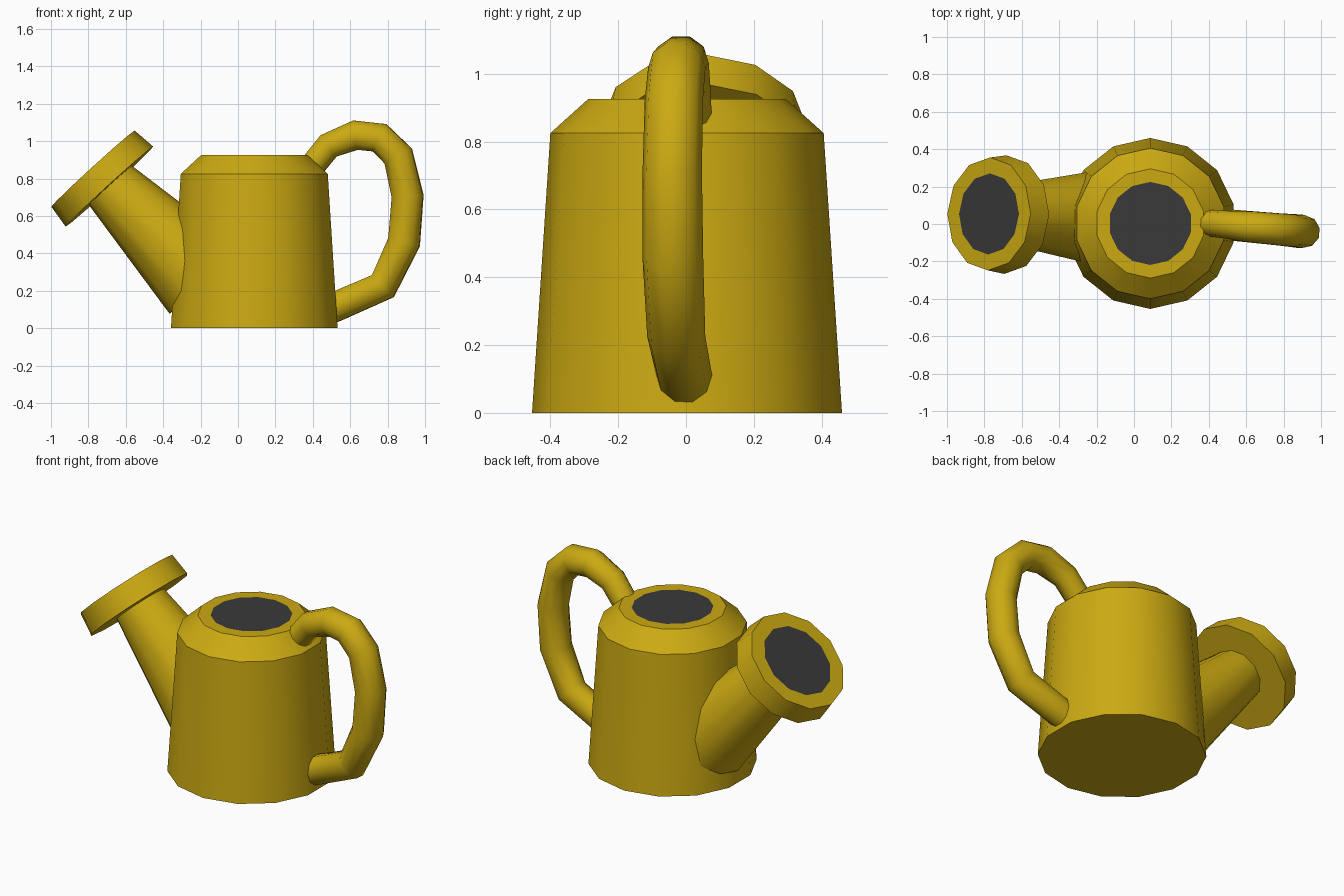
import bpy, bmesh, math
from mathutils import Vector

if "Cube" in bpy.data.objects:
    bpy.data.objects.remove(bpy.data.objects["Cube"])


def material(name, rgb):
    m = bpy.data.materials.new(name)
    m.diffuse_color = (*rgb, 1)
    m.use_nodes = True
    m.node_tree.nodes["Principled BSDF"].inputs["Base Color"].default_value = m.diffuse_color
    return m


GOLD = material("yellow_paint", (0.60, 0.40, 0.006))
DARK = material("dark_opening", (0.042, 0.042, 0.042))


def loft(name, rings, side, sides, angle, dark_end=False):
    """Skin capped rings given as (centre, axis, radius)."""
    bm = bmesh.new()
    loops = []
    for centre, axis, radius in rings:
        t = Vector(axis).normalized()
        b = (Vector(side) - t * t.dot(Vector(side))).normalized()
        u = b.cross(t)
        loops.append([bm.verts.new(Vector(centre) + radius * (
            b * math.cos(2 * math.pi * i / sides) + u * math.sin(2 * math.pi * i / sides)))
            for i in range(sides)])
    for lo, hi in zip(loops, loops[1:]):
        for i in range(sides):
            j = (i + 1) % sides
            bm.faces.new((lo[i], lo[j], hi[j], hi[i]))
    bm.faces.new(loops[0][::-1])
    end = bm.faces.new(loops[-1])
    end.material_index = int(dark_end)
    bmesh.ops.recalc_face_normals(bm, faces=bm.faces[:])
    mesh = bpy.data.meshes.new(name)
    bm.to_mesh(mesh)
    bm.free()
    mesh.materials.append(GOLD)
    mesh.materials.append(DARK)
    obj = bpy.data.objects.new(name, mesh)
    bpy.context.collection.objects.link(obj)
    bpy.ops.object.select_all(action='DESELECT')
    obj.select_set(True)
    bpy.context.view_layer.objects.active = obj
    bpy.ops.object.shade_smooth_by_angle(angle=math.radians(angle))
    return obj


# Body: tapered can with sloped shoulder, rim and dark opening
profile = [(0.0, 0.457), (0.825, 0.403), (0.925, 0.292), (0.925, 0.222)]
loft("body", [((0.087, 0.003, z), (0, 0, 1), r) for z, r in profile],
     (0, 1, 0), 14, 32, True)

# Spout: cone widening towards the body
axis = Vector((-0.70, 0.025, 0.71)).normalized()
neck = Vector((-0.675, 0.05, 0.755))
loft("spout", [(neck - axis * 0.70, axis, 0.256), (neck + axis * 0.03, axis, 0.153)],
     (0, 1, 0), 12, 35)

# Sprinkler rose: thick disc with dark face
face_axis = Vector((-0.675, 0.03, 0.738)).normalized()
back = Vector((-0.6875, 0.05, 0.757))
front = back + face_axis * 0.13
loft("sprinkler_rose", [(back, face_axis, 0.317), (front, face_axis, 0.302),
                        (front, face_axis, 0.217)], (0, 1, 0), 12, 35, True)

# Handle: looped tube, turned slightly off the x axis; x, z, radius
path = [(0.35, 0.81, 0.07), (0.485, 0.975, 0.074), (0.628, 1.032, 0.083),
        (0.757, 1.018, 0.085), (0.857, 0.92, 0.086), (0.907, 0.705, 0.088),
        (0.888, 0.46, 0.09), (0.775, 0.225, 0.086), (0.535, 0.12, 0.083),
        (0.45, 0.085, 0.083)]
points = [Vector((x, 0.005 - 0.09 * (x - 0.4), z)) for x, z, r in path]
rings = []
for i, p in enumerate(points):
    into = (p - points[max(i - 1, 0)]).normalized()
    out = (points[min(i + 1, len(points) - 1)] - p).normalized()
    rings.append((p, into + out, path[i][2]))
loft("handle", rings, (0.09, 1, 0), 10, 60)
